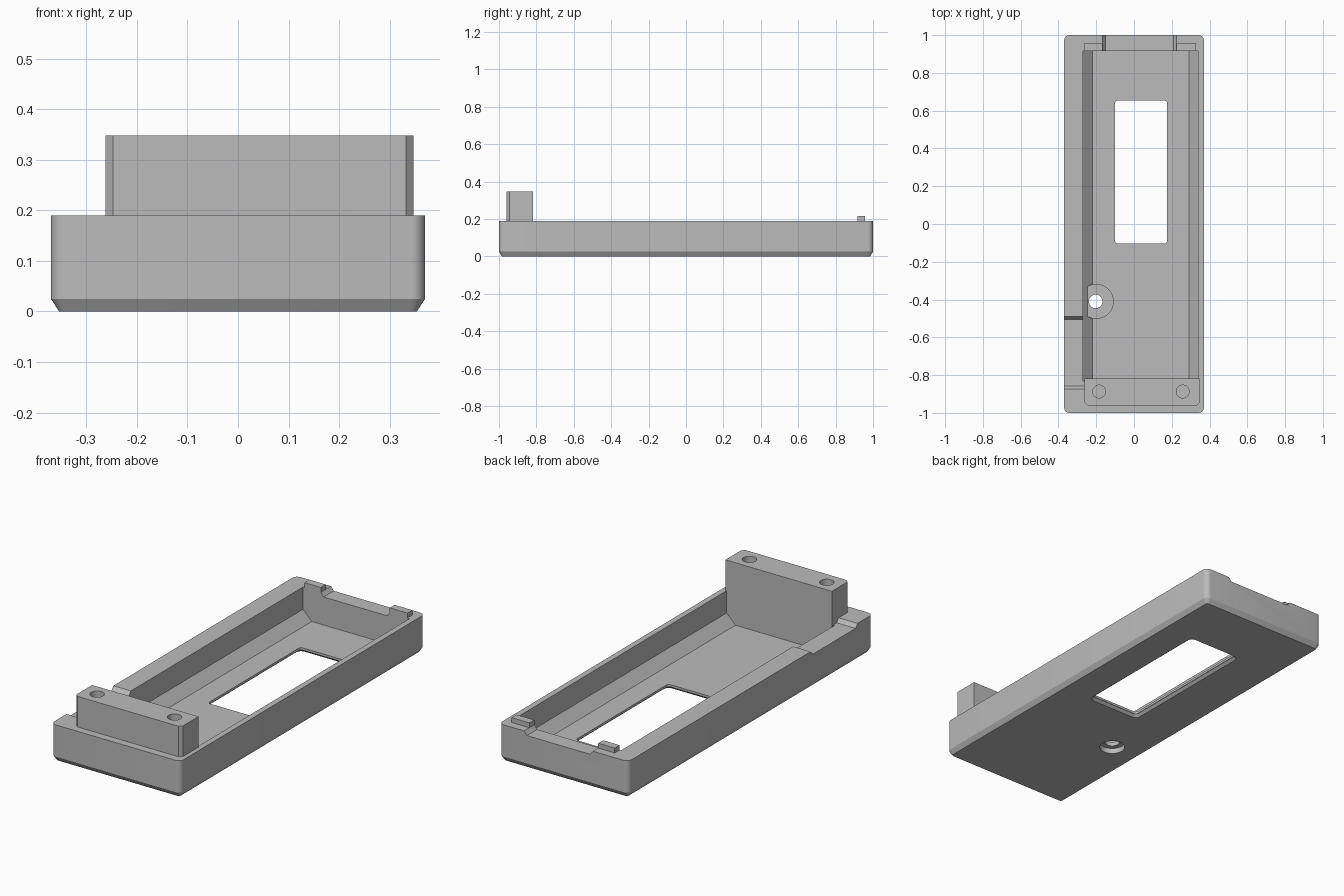
import bpy, bmesh, math
from mathutils import Vector

if "Cube" in bpy.data.objects:
    bpy.data.objects.remove(bpy.data.objects["Cube"])

grey = bpy.data.materials.new("plain grey")
grey.use_nodes = True
grey.diffuse_color = (0.5, 0.5, 0.5, 1)
grey.node_tree.nodes["Principled BSDF"].inputs["Base Color"].default_value = (0.5, 0.5, 0.5, 1)


def loft(name, rings):
    """Solid through a stack of matching closed rings."""
    bm = bmesh.new()
    loops = [[bm.verts.new(p) for p in ring] for ring in rings]
    n = len(loops[0])
    for a, b in zip(loops, loops[1:]):
        for i in range(n):
            j = (i + 1) % n
            bm.faces.new((a[i], a[j], b[j], b[i]))
    bm.faces.new(loops[0])
    bm.faces.new(loops[-1])
    bmesh.ops.recalc_face_normals(bm, faces=bm.faces)
    mesh = bpy.data.meshes.new(name)
    bm.to_mesh(mesh)
    bm.free()
    mesh.materials.append(grey)
    obj = bpy.data.objects.new(name, mesh)
    bpy.context.collection.objects.link(obj)
    return obj


def rounded(x0, x1, y0, y1, z, r, steps=6):
    """Ring of a rounded rectangle."""
    corners = ((x1 - r, y1 - r), (x0 + r, y1 - r), (x0 + r, y0 + r), (x1 - r, y0 + r))
    ring = []
    for k, (cx, cy) in enumerate(corners):
        for s in range(steps + 1):
            a = (k + s / steps) * math.pi / 2
            ring.append((cx + r * math.cos(a), cy + r * math.sin(a), z))
    return ring


def cylinder(name, x, y, r, z0, z1):
    angles = [math.tau * i / 40 for i in range(40)]
    return loft(name, [[(x + r * math.cos(a), y + r * math.sin(a), z) for a in angles]
                       for z in (z0, z1)])


def extrude(name, profile, axis, start, end):
    """Extrude a 2D profile along x, y or z."""
    def place(p, d):
        v = list(p)
        v.insert("xyz".index(axis), d)
        return Vector(v)
    return loft(name, [[place(p, d) for p in profile] for d in (start, end)])


def combine(target, tool, operation="DIFFERENCE"):
    """Bake a boolean and remove its tool."""
    tool.hide_render = True
    mod = target.modifiers.new("combine", "BOOLEAN")
    mod.operation = operation
    mod.solver = "EXACT"
    mod.object = tool
    bpy.context.view_layer.update()
    graph = bpy.context.evaluated_depsgraph_get()
    mesh = bpy.data.meshes.new_from_object(target.evaluated_get(graph))
    target.modifiers.clear()
    target.data = mesh
    bpy.data.objects.remove(tool)


def shade(obj):
    bpy.ops.object.select_all(action="DESELECT")
    obj.select_set(True)
    bpy.context.view_layer.objects.active = obj
    bpy.ops.object.shade_smooth_by_angle(angle=math.radians(25))


TOP, FLOOR, CUT = 0.19, 0.025, 0.3

# Tray body with rounded corners and a chamfered underside
tray = loft("tray", [rounded(-0.354, 0.354, -0.984, 0.984, 0, 0.012),
                     rounded(-0.37, 0.37, -1, 1, 0.025, 0.028),
                     rounded(-0.37, 0.37, -1, 1, TOP, 0.028)])

# Cavity with sloped lower sides
cavity = [(-0.27, CUT), (-0.27, FLOOR + 0.05), (-0.22, FLOOR),
          (0.29, FLOOR), (0.34, FLOOR + 0.05), (0.34, CUT)]
combine(tray, extrude("cavity_cutter", cavity, "y", -0.83, 0.917))


# Shallow dips with sloped ends in the rear wall and one side wall
def dip(a, b):
    slope, low = 0.016, TOP - 0.02
    return [(a, CUT), (a, TOP), (a + slope, low), (b - slope, low), (b, TOP), (b, CUT)]


combine(tray, extrude("rear_dip_cutter", dip(-0.168, 0.226), "y", 0.9, 1.1))
combine(tray, extrude("side_dip_cutter", dip(-0.873, -0.49), "x", -0.5, -0.262))

# Screw boss with a through hole and a counterbore below
bx, by = -0.203, -0.41
combine(tray, cylinder("boss", bx + 0.004, by, 0.092, 0.012, 0.05), "UNION")
combine(tray, cylinder("screw_hole_cutter", bx, by, 0.036, -0.1, CUT))
combine(tray, cylinder("counterbore_cutter", bx, by, 0.062, -0.1, 0.028))

# Window in the floor, flared below
x0, x1, y0, y1 = -0.1, 0.175, -0.103, 0.653
flare = [rounded(x0 - d, x1 + d, y0 - d, y1 + d, z, 0.014 + d)
         for d, z in ((0.015, -0.05), (0.015, 0), (0.002, 0.013), (0, 0.013), (0, 0.1))]
combine(tray, loft("window_cutter", flare))
shade(tray)

# Raised block at the front, with chamfered front corners
c = 0.015
outline = [(-0.262, -0.818), (0.347, -0.818), (0.347, -0.96 + c), (0.347 - c, -0.96),
           (-0.262 + c, -0.96), (-0.262, -0.96 + c)]
block = extrude("front_block", outline, "z", FLOOR - 0.01, 0.348)
for x in (-0.185, 0.258):
    combine(block, cylinder("pin_hole_cutter", x, -0.887, 0.034, 0.15, 0.5))
shade(block)

# Small locating tabs on the rear wall
for side, a, b in (("right", -0.262, -0.168), ("left", 0.226, 0.328)):
    extrude("rear_tab_" + side, [(a, 0.917), (b, 0.917), (b, 0.957), (a, 0.957)],
            "z", TOP - 0.01, 0.215)
